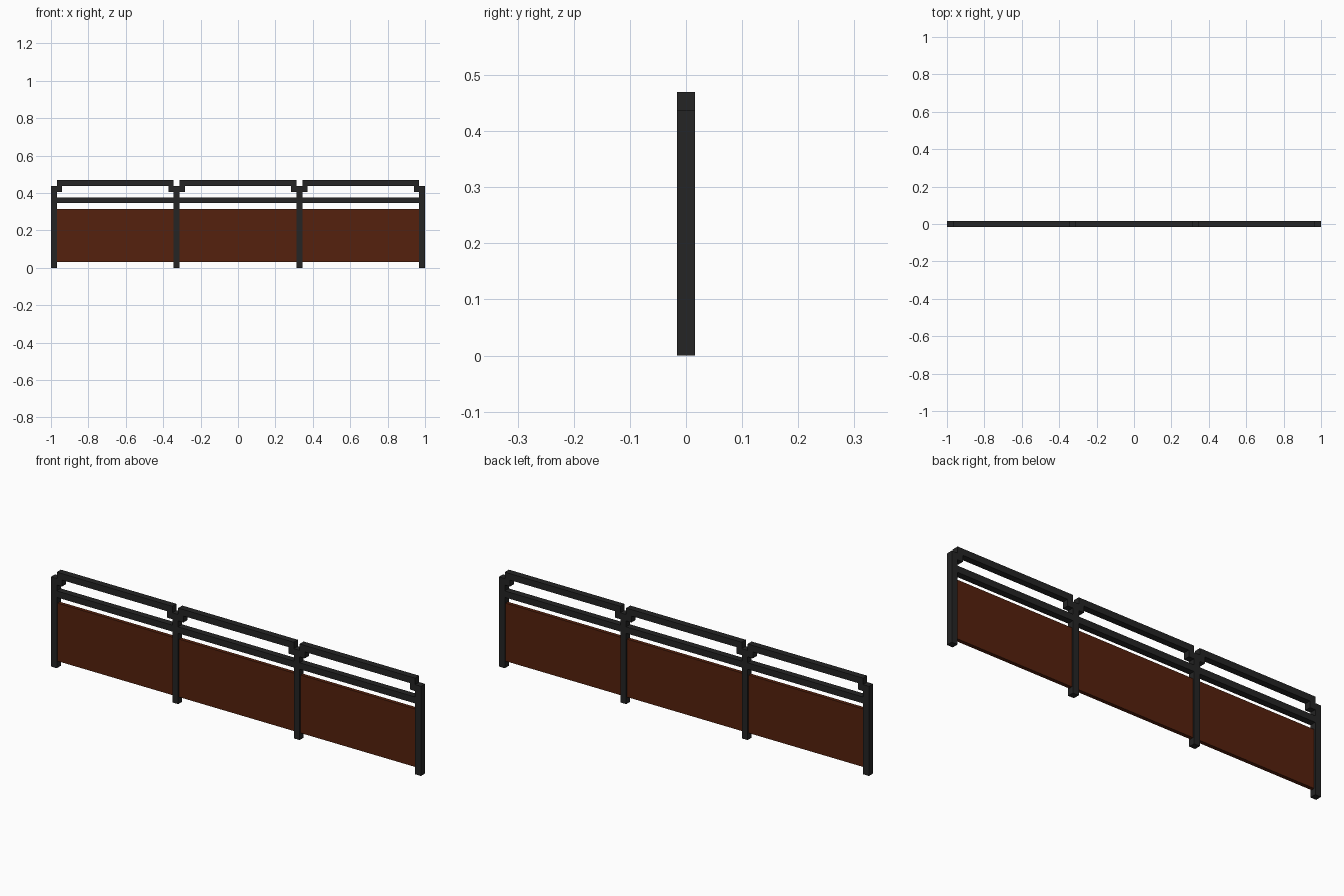
import bpy

if "Cube" in bpy.data.objects:
    bpy.data.objects.remove(bpy.data.objects["Cube"])


def material(name, rgb):
    m = bpy.data.materials.new(name)
    m.diffuse_color = (*rgb, 1.0)
    m.use_nodes = True
    m.node_tree.nodes["Principled BSDF"].inputs["Base Color"].default_value = m.diffuse_color
    return m


METAL = material("dark_metal", (0.018, 0.018, 0.018))
WOOD = material("brown_panel", (0.09, 0.015, 0.004))


def box(name, x0, x1, z0, z1, depth, mat):
    """Axis-aligned box centred on y = 0."""
    bpy.ops.mesh.primitive_cube_add(size=1, location=((x0 + x1) / 2, 0, (z0 + z1) / 2))
    ob = bpy.context.object
    ob.name = name
    ob.scale = (x1 - x0, depth, z1 - z0)
    bpy.ops.object.transform_apply(location=False, rotation=False, scale=True)
    ob.data.materials.append(mat)
    return ob


W = 0.0315                     # square bar thickness
TOP = 0.438                    # post height
posts = [(-1 + W / 2) + i * (2 - W) / 3 for i in range(4)]

# Upright posts
for i, x in enumerate(posts):
    box(f"post_{i + 1}", x - W / 2, x + W / 2, 0, TOP, W, METAL)

# Bays between neighbouring posts
for i in range(3):
    a, b = posts[i] + W / 2, posts[i + 1] - W / 2
    n = i + 1
    # raised handrail with a small bracket at each end
    box(f"handrail_{n}", a, b, TOP, TOP + W, W, METAL)
    box(f"left_bracket_{n}", a, a + W * 0.9, TOP - W, TOP, W, METAL)
    box(f"right_bracket_{n}", b - W * 0.9, b, TOP - W, TOP, W, METAL)
    # middle rail
    box(f"middle_rail_{n}", a, b, 0.346, 0.346 + W, W, METAL)
    # infill panel
    box(f"panel_{n}", a, b, 0.032, 0.315, 0.018, WOOD)
